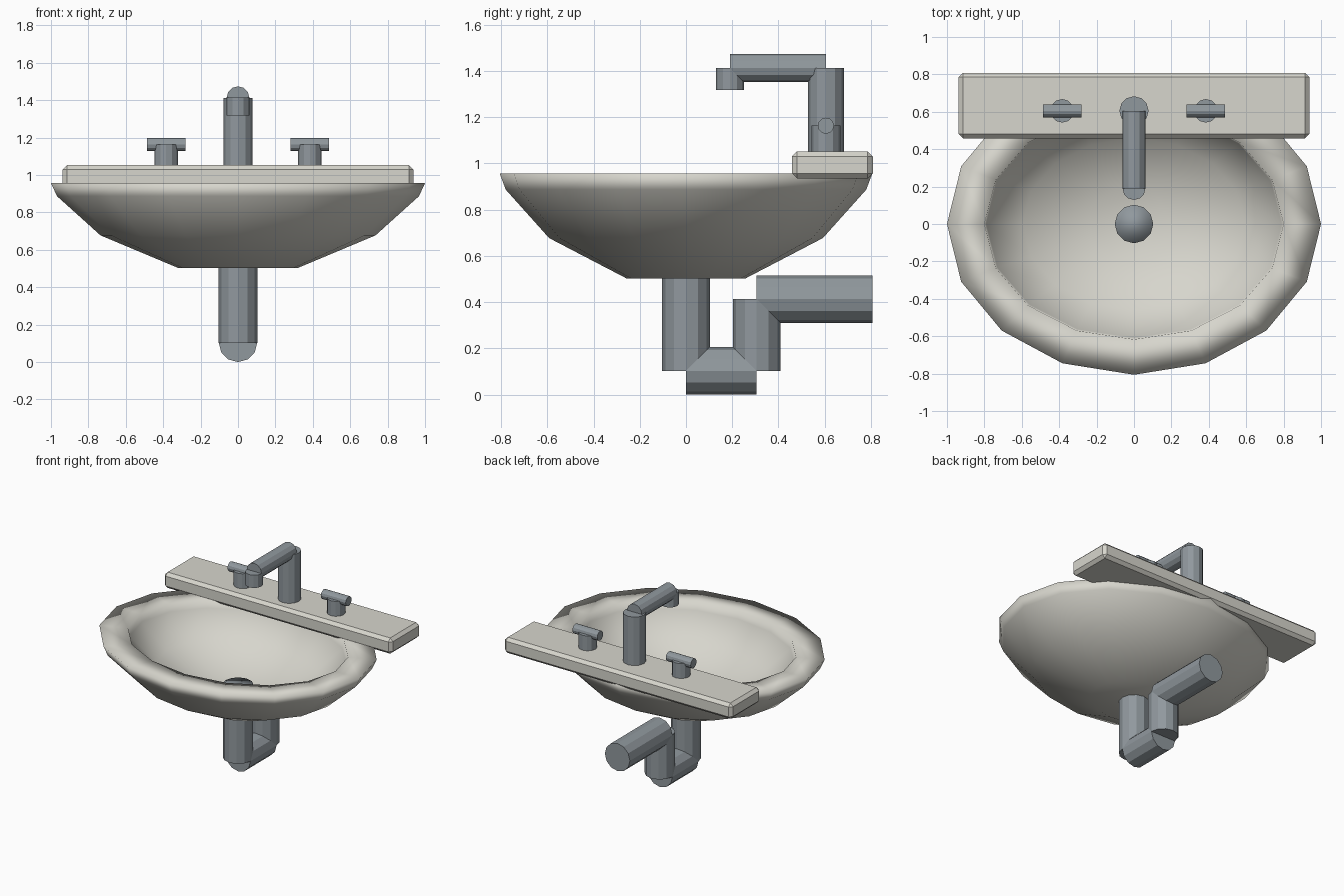
import bpy, bmesh, math
from mathutils import Vector

if "Cube" in bpy.data.objects:
    bpy.data.objects.remove(bpy.data.objects["Cube"])


def material(name, col):
    m = bpy.data.materials.new(name)
    m.diffuse_color = (*col, 1)
    m.use_nodes = True
    m.node_tree.nodes["Principled BSDF"].inputs["Base Color"].default_value = m.diffuse_color
    return m


CERAMIC = material("off_white_ceramic", (0.68, 0.67, 0.61))
METAL = material("grey_metal", (0.28, 0.315, 0.34))


def finish(name, bm, mat, smooth=False):
    bmesh.ops.recalc_face_normals(bm, faces=bm.faces)
    me = bpy.data.meshes.new(name)
    bm.to_mesh(me)
    bm.free()
    for p in me.polygons:
        p.use_smooth = smooth
    me.materials.append(mat)
    ob = bpy.data.objects.new(name, me)
    bpy.context.collection.objects.link(ob)
    return ob


def tube(name, a, b, r, sides=12, smooth=False):
    """Capped cylinder running from point a to point b."""
    a, b = Vector(a), Vector(b)
    bm = bmesh.new()
    bmesh.ops.create_cone(bm, cap_ends=True, segments=sides, radius1=r, radius2=r,
                          depth=(b - a).length)
    rot = Vector((0, 0, 1)).rotation_difference(b - a).to_matrix().to_4x4()
    bmesh.ops.transform(bm, matrix=rot, verts=bm.verts)
    bmesh.ops.translate(bm, vec=(a + b) / 2, verts=bm.verts)
    return finish(name, bm, METAL, smooth)


# Basin: oval rings from outer bottom, over the flat rim, to inner floor
profile = [(0.32, 0.258, 0.503), (0.735, 0.592, 0.677), (0.968, 0.78, 0.887), (1, 0.806, 0.957),
           (0.80, 0.617, 0.957), (0.79, 0.609, 0.90), (0.595, 0.459, 0.735), (0.26, 0.20, 0.60)]
N = 16
bm = bmesh.new()
rings = [[bm.verts.new((rx * math.cos(2 * math.pi * i / N), ry * math.sin(2 * math.pi * i / N), z))
          for i in range(N)] for rx, ry, z in profile]
for lo, hi in zip(rings, rings[1:]):
    for i in range(N):
        j = (i + 1) % N
        bm.faces.new((lo[i], lo[j], hi[j], hi[i]))
bm.faces.new(rings[0])
bm.faces.new(rings[-1])
finish("basin", bm, CERAMIC, smooth=True)

# Back ledge with chamfered edges
bm = bmesh.new()
bmesh.ops.create_cube(bm, size=1)
bmesh.ops.scale(bm, vec=(1.874, 0.35, 0.117), verts=bm.verts)
bmesh.ops.translate(bm, vec=(0, 0.633, 0.994), verts=bm.verts)
bmesh.ops.bevel(bm, geom=bm.edges[:], offset=0.022, segments=1, affect='EDGES')
finish("back_ledge", bm, CERAMIC)

# Tap: post, spout and nozzle
tube("tap_post", (0, 0.605, 1.03), (0, 0.605, 1.413), 0.078)
tube("tap_spout", (0, 0.605, 1.413), (0, 0.19, 1.413), 0.061)
tube("tap_nozzle", (0, 0.19, 1.413), (0, 0.19, 1.318), 0.061)

# Two tap handles
for side, s in (("left", -1), ("right", 1)):
    x = 0.384 * s
    tube(side + "_handle_stem", (x, 0.605, 1.03), (x, 0.605, 1.163), 0.063)
    tube(side + "_handle_bar", (x - 0.102, 0.605, 1.163), (x + 0.102, 0.605, 1.163), 0.035)

# Drain pipe and trap
path = [(0, 0, 0.58), (0, 0, 0.103), (0, 0.306, 0.103), (0, 0.306, 0.413), (0, 0.806, 0.413)]
names = ["drain_pipe", "trap_bottom", "trap_riser", "waste_pipe"]
for n, a, b in zip(names, path, path[1:]):
    tube(n, a, b, 0.103)

# Softly shaded drain plug standing in the basin floor
tube("drain_plug", (0, 0, 0.58), (0, 0, 0.65), 0.103, smooth=True)
